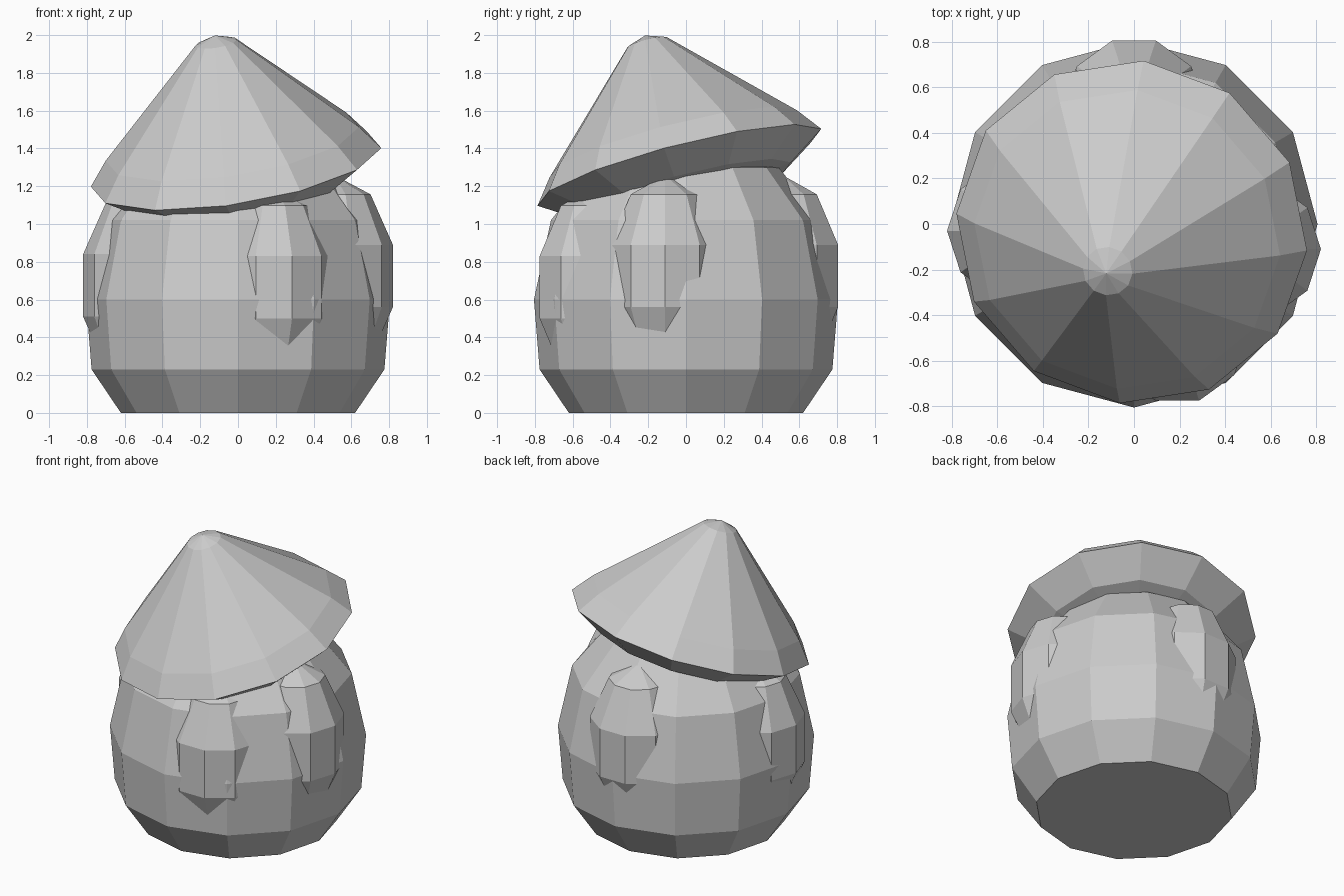
import bpy, bmesh
from math import sin, cos, pi, radians
from mathutils import Matrix, Vector

cube = bpy.data.objects.get("Cube")
if cube:
    bpy.data.objects.remove(cube, do_unlink=True)

GREY = (0.6, 0.6, 0.6, 1)
mat = bpy.data.materials.new("plain_grey")
mat.use_nodes = True
mat.diffuse_color = GREY
mat.node_tree.nodes["Principled BSDF"].inputs["Base Color"].default_value = GREY


def lathe(name, profile, sides, matrix, turn=0):
    """Spin (radius, height) pairs, bottom to top, into a closed faceted solid."""
    bm = bmesh.new()
    rings = []
    for r, z in profile:
        count = sides if r > 0 else 1
        rings.append([bm.verts.new((r * cos(turn + 2 * pi * i / sides),
                                    r * sin(turn + 2 * pi * i / sides), z))
                      for i in range(count)])
    for low, high in zip(rings, rings[1:]):
        for i in range(sides):
            j = (i + 1) % sides
            corners = [low[i % len(low)], low[j % len(low)],
                       high[j % len(high)], high[i % len(high)]]
            bm.faces.new(list(dict.fromkeys(corners)))
    if len(rings[0]) > 1:
        bm.faces.new(rings[0][::-1])
    bmesh.ops.recalc_face_normals(bm, faces=bm.faces[:])
    bm.transform(matrix)
    mesh = bpy.data.meshes.new(name)
    bm.to_mesh(mesh)
    bm.free()
    mesh.materials.append(mat)
    obj = bpy.data.objects.new(name, mesh)
    bpy.context.collection.objects.link(obj)
    return obj


# Rounded body with a flat base
lathe("body", [(0.62, 0), (0.775, 0.23), (0.805, 0.6), (0.715, 1.02),
               (0.49, 1.3), (0, 1.4)], 12, Matrix.Identity(4))

# Tall egg-shaped lumps sunk into the sides
WIDE, TALL = 0.326, 0.534
egg = [(0, -TALL)] + [(WIDE * cos(radians(a)), TALL * sin(radians(a)))
                      for a in (-54, -18, 18, 54)] + [(0, TALL)]
lumps = {
    "left_lump": (0.51, -0.11, 0.725),
    "back_lump": (0, 0.51, 0.725),
    "front_lump": (0.19, -0.48, 0.665),
    "right_lump": (-0.51, -0.03, 0.675),
}
for name, place in lumps.items():
    lathe(name, egg, 10, Matrix.Translation(place))

# Pointed cap, tipped forward and to the side
axis = Vector((-0.16, -0.26, 1))
tilt = Vector((0, 0, 1)).rotation_difference(axis).to_matrix().to_4x4()
lathe("cap", [(0, -0.2), (0.58, -0.13), (0.78, 0), (0.68, 0.13), (0.11, 0.69),
              (0, 0.73)], 12, Matrix.Translation((-0.01, -0.035, 1.3)) @ tilt,
      radians(-5))
